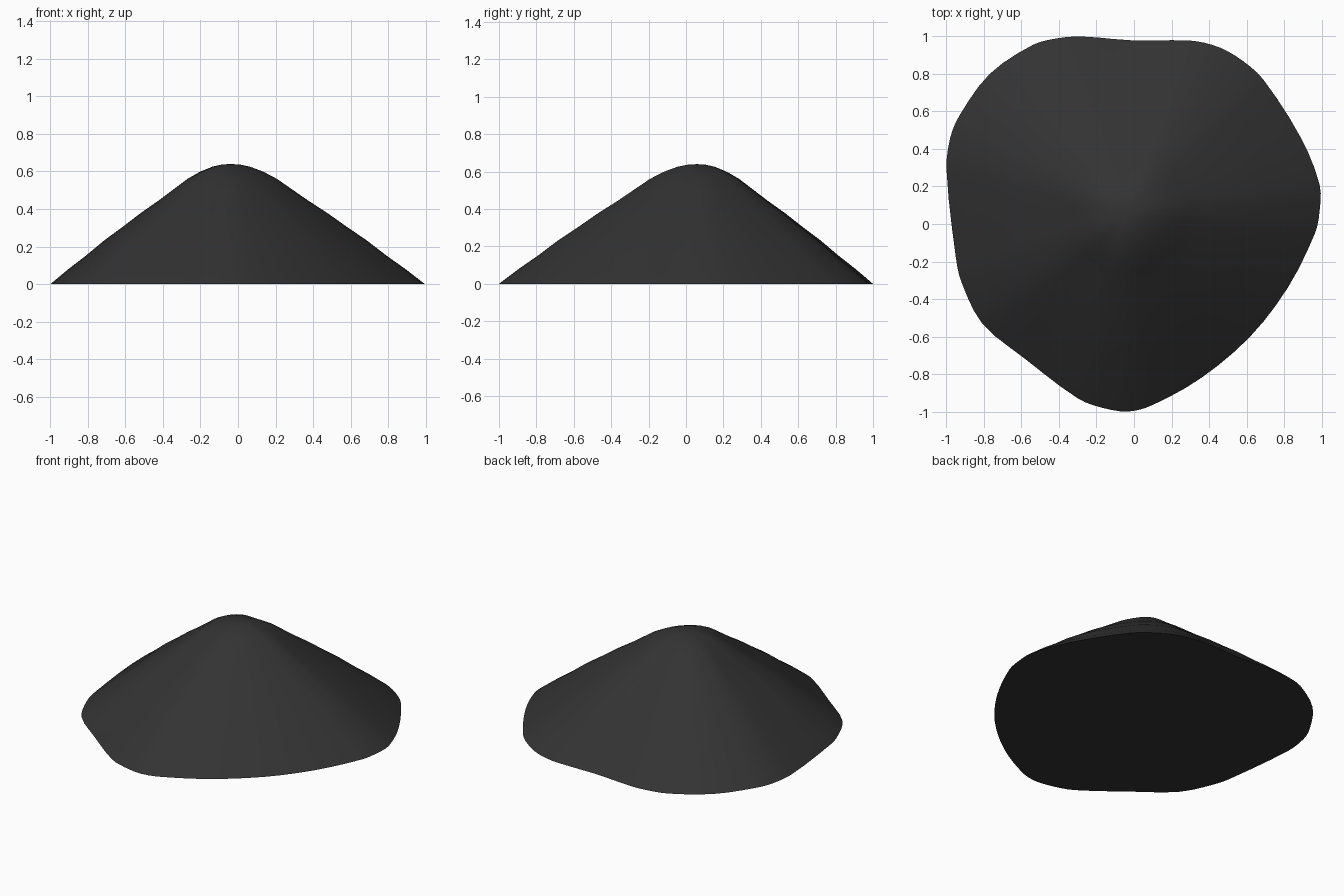
import bpy
import bmesh
from mathutils import Vector
from mathutils.geometry import interpolate_bezier

default_cube = bpy.data.objects.get("Cube")
if default_cube:
    bpy.data.objects.remove(default_cube, do_unlink=True)

# Irregular footprint of the pile, anticlockwise from the left side
OUTLINE = [(.99, .07), (.99, .21), (.89, .46), (.69, .77), (.58, .87), (.46, .94),
           (.33, .975), (.2, .98), (-.02, .98), (-.28, 1), (-.41, .99), (-.54, .955),
           (-.77, .8), (-.93, .58), (-.98, .46), (-1, .29), (-.95, -.18), (-.92, -.31),
           (-.81, -.53), (-.58, -.72), (-.3, -.93), (-.17, -.98), (-.03, -1), (.1, -.965),
           (.36, -.82), (.62, -.6), (.82, -.34), (.965, -.05)]
# Slope profile: share of the radius, height
PROFILE = [(1, 0), (.9, .125), (.8, .24), (.7, .365), (.6, .475), (.5, .59), (.4, .695),
           (.32, .785), (.24, .875), (.17, .935), (.1, .978), (.05, .995)]
PEAK = Vector((-.04, .06, 0))
HEIGHT = .64
STEPS = 3


def smooth_loop(points, steps):
    """Closed smooth curve through the given points."""
    pts = [Vector((x, y, 0)) for x, y in points]
    count = len(pts)
    loop = []
    for i in range(count):
        before, start = pts[i - 1], pts[i]
        end, after = pts[(i + 1) % count], pts[(i + 2) % count]
        span = (end - start).length / 3
        handle_a = start + (end - before).normalized() * span
        handle_b = end - (after - start).normalized() * span
        loop += interpolate_bezier(start, handle_a, handle_b, end, steps + 1)[:-1]
    return loop


def build_pile(name, material):
    bm = bmesh.new()
    footprint = smooth_loop(OUTLINE, STEPS)
    rings = []
    for share, height in PROFILE:
        rings.append([bm.verts.new(PEAK + (p - PEAK) * share + Vector((0, 0, HEIGHT * height)))
                      for p in footprint])
    peak = bm.verts.new(PEAK + Vector((0, 0, HEIGHT)))
    count = len(footprint)
    # Sloping sides and rounded tip
    for lower, upper in zip(rings, rings[1:]):
        for i in range(count):
            j = (i + 1) % count
            bm.faces.new((lower[i], lower[j], upper[j], upper[i]))
    for i in range(count):
        bm.faces.new((rings[-1][i], rings[-1][(i + 1) % count], peak))
    # Flat underside
    bm.faces.new(list(reversed(rings[0])))
    mesh = bpy.data.meshes.new(name)
    bm.to_mesh(mesh)
    bm.free()
    mesh.materials.append(material)
    pile = bpy.data.objects.new(name, mesh)
    bpy.context.collection.objects.link(pile)
    return pile


# Dark charcoal material
charcoal = bpy.data.materials.new("charcoal")
charcoal.use_nodes = True
colour = (.033, .033, .033, 1)
charcoal.diffuse_color = colour
shader = charcoal.node_tree.nodes["Principled BSDF"]
shader.inputs["Base Color"].default_value = colour
shader.inputs["Roughness"].default_value = .9

mound = build_pile("mound", charcoal)
bpy.ops.object.select_all(action="DESELECT")
mound.select_set(True)
bpy.context.view_layer.objects.active = mound
bpy.ops.object.shade_smooth_by_angle(angle=.52)
